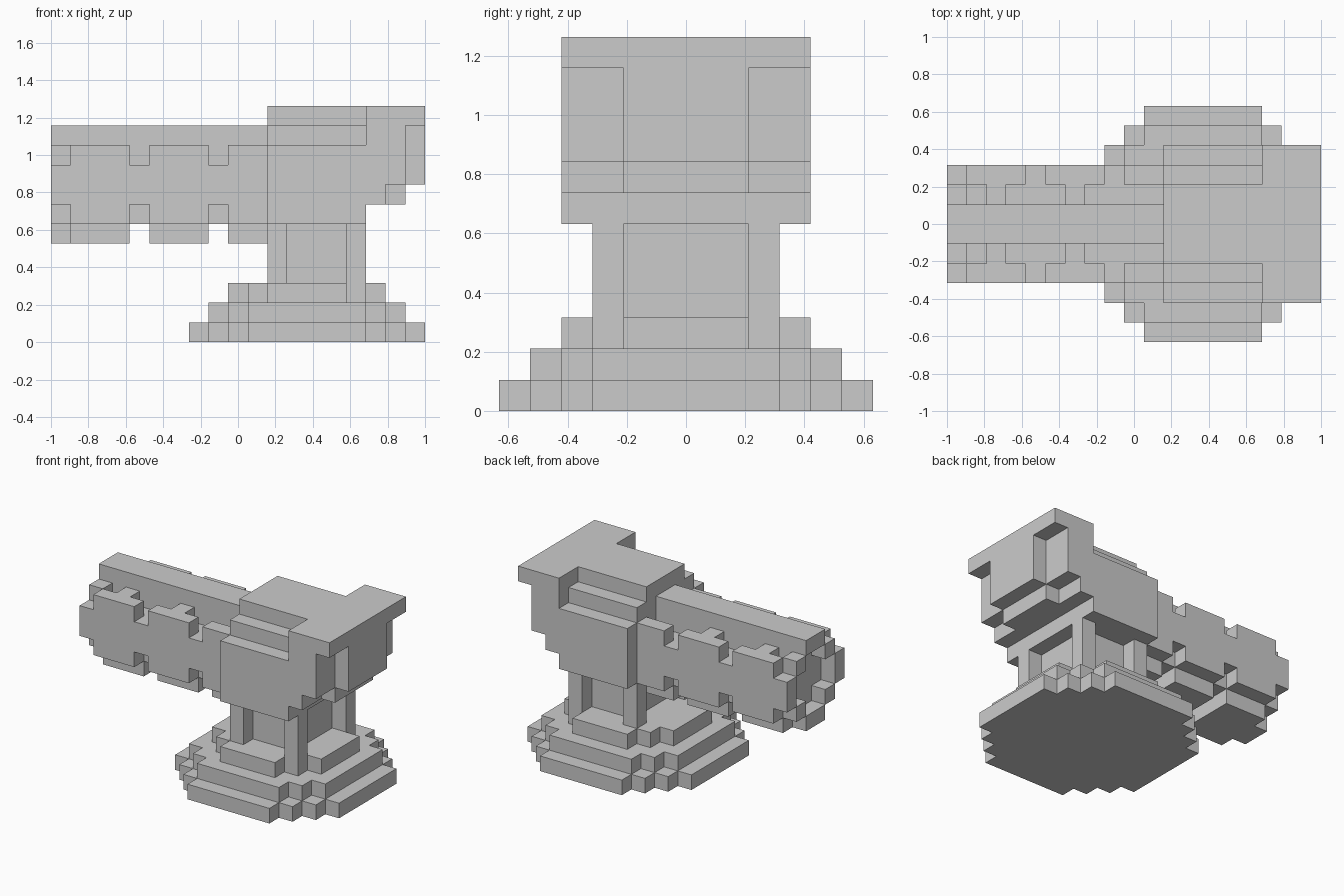
import bpy, bmesh
from mathutils import Vector

if "Cube" in bpy.data.objects:
    bpy.data.objects.remove(bpy.data.objects["Cube"])

U = 2 / 19          # size of one block
filled = {}         # block -> part name


def box(part, x, y, z, mirror=False):
    """Fill a range of blocks; mirror repeats it on the other side of y = 0."""
    for i in range(*x):
        for j in range(*y):
            for k in range(*z):
                filled[(i, j, k)] = part
                if mirror:
                    filled[(i, -1 - j, k)] = part


def carve(x, y, z):
    for i in range(*x):
        for j in range(*y):
            for k in range(*z):
                filled.pop((i, j, k), None)


# Round stepped base: each disc is (level, [(half depth, half length), ...])
discs = [(0, [(6, 3), (5, 4), (4, 5), (3, 6)]),
         (1, [(5, 3), (4, 4), (3, 5)]),
         (2, [(4, 2), (3, 3), (2, 4)])]
for level, rows in discs:
    for d, h in rows:
        box("stepped_base", (13 - h, 13 + h), (-d, d), (level, level + 1))

# Column core with four corner posts
box("column", (12, 15), (-2, 2), (3, 6))
for x in (11, 15):
    box("column", (x, x + 1), (2, 3), (3, 6), True)

# Housing with stepped roof edges and undercut rear
box("housing", (11, 16), (-4, 4), (6, 10))
box("housing", (11, 16), (-3, 3), (10, 11))
box("housing", (11, 16), (-2, 2), (11, 12))
box("housing", (16, 17), (-4, 4), (7, 8))
box("housing", (16, 18), (-4, 4), (8, 12))
box("housing", (17, 18), (-2, 2), (7, 8))
box("housing", (18, 19), (-2, 2), (8, 11))
box("housing", (18, 19), (-4, 4), (11, 12))

# Barrel core, top ridge and cross tabs
box("barrel", (1, 11), (-2, 2), (6, 9))
box("barrel", (0, 11), (-1, 1), (9, 11))
for x in (2, 6):
    box("barrel", (x, x + 1), (1, 2), (9, 10), True)

# Side and bottom armour plates, notched between segments
box("barrel", (0, 11), (2, 3), (7, 9), True)
for a, b in ((1, 4), (5, 8), (9, 11)):
    box("barrel", (a, b), (2, 3), (6, 10), True)
    box("barrel", (a, b), (-2, 2), (5, 6))

# Rounded muzzle ring with a shallow bore
box("barrel", (0, 1), (-1, 1), (5, 11))
box("barrel", (0, 1), (-2, 2), (6, 10))
carve((0, 1), (-1, 1), (6, 10))
carve((0, 1), (-2, 2), (7, 9))


def build(part):
    """Skin the outer faces of one part and merge the flat areas."""
    bm = bmesh.new()
    for cell in [c for c, p in filled.items() if p == part]:
        for axis in range(3):
            for s in (0, 1):
                n = list(cell)
                n[axis] += 1 if s else -1
                if tuple(n) in filled:
                    continue
                b, c = (axis + 1) % 3, (axis + 2) % 3
                vs = []
                for p, q in ((0, 0), (1, 0), (1, 1), (0, 1)):
                    v = Vector(cell)
                    v[axis] += s
                    v[b] += p
                    v[c] += q
                    vs.append(bm.verts.new((v.x * U - 1, v.y * U, v.z * U)))
                bm.faces.new(vs if s else vs[::-1])
    bmesh.ops.remove_doubles(bm, verts=bm.verts, dist=0.001)
    bmesh.ops.dissolve_limit(bm, angle_limit=0.01, verts=bm.verts, edges=bm.edges)
    mesh = bpy.data.meshes.new(part)
    bm.to_mesh(mesh)
    bm.free()
    bpy.context.collection.objects.link(bpy.data.objects.new(part, mesh))


for name in ("stepped_base", "column", "housing", "barrel"):
    build(name)
